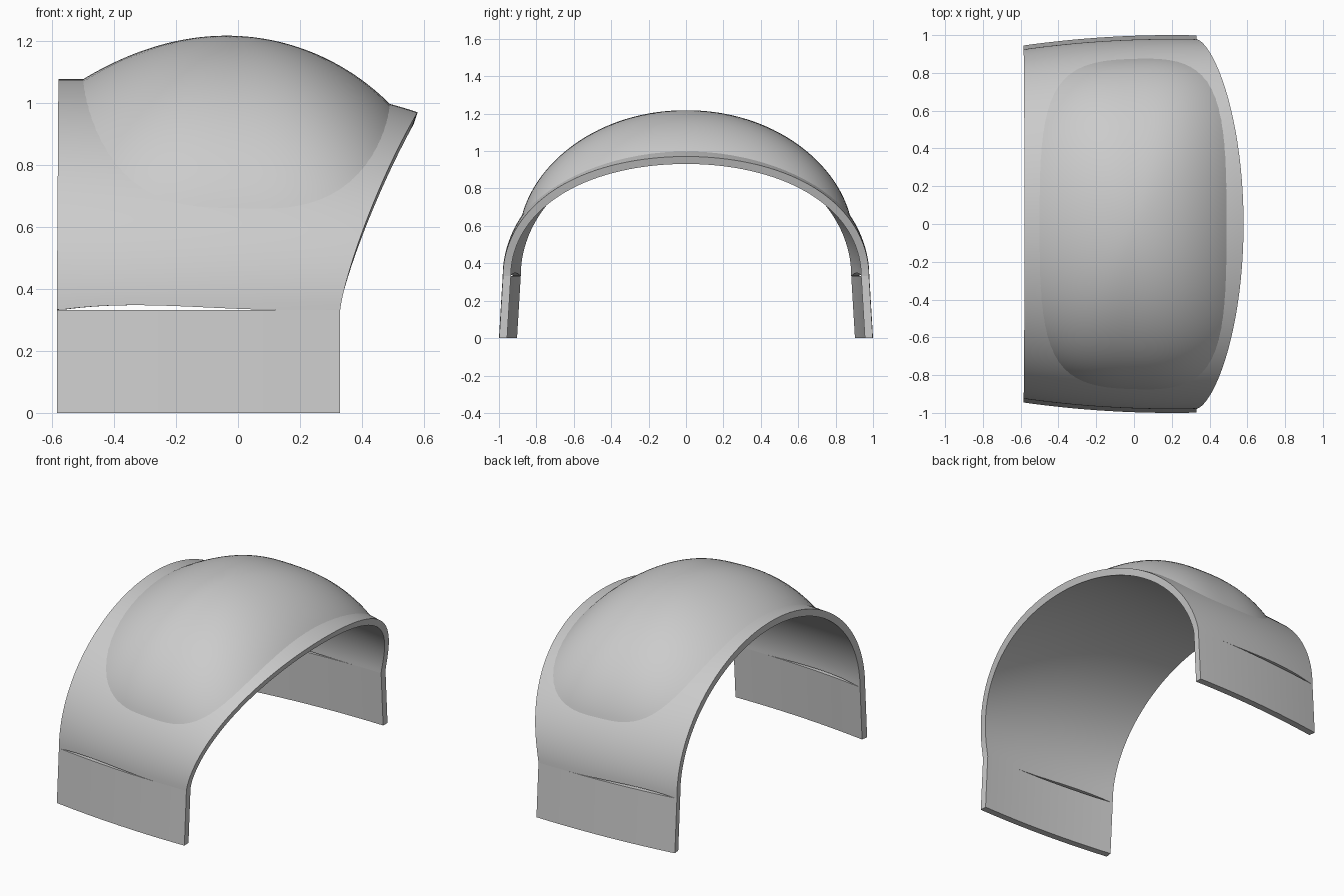
import bpy, bmesh, math
from mathutils import Vector

cube = bpy.data.objects.get("Cube")
if cube:
    bpy.data.objects.remove(cube, do_unlink=True)

LEG_TOP = 0.333
BACK, FRONT, TIP = -0.585, 0.33, 0.58
WALL = 0.042

grey = bpy.data.materials.new("plain_grey")
grey.use_nodes = True
colour = (0.6, 0.6, 0.6, 1)
grey.diffuse_color = colour
grey.node_tree.nodes["Principled BSDF"].inputs["Base Color"].default_value = colour


def half_width(x):
    return 1 - 0.055 * ((0.2 - x) / 0.785) ** 2


def crown(x):
    return 1.078 - 0.107 * max(0, (x - BACK) / (TIP - BACK)) ** 3.6


def slot(x):
    # thin lens-shaped gap between arch and leg
    t = min(1, max(0, (x + 0.57) / 0.71))
    return 0.1 * t * (1 - t) ** 2


def arch_point(x, angle):
    s = math.sin(angle)
    z = LEG_TOP + (crown(x) - LEG_TOP) * s + slot(x) * (1 - s) ** 8
    return Vector((x, -(half_width(x) - 0.02) * math.cos(angle), z))


def arch_normal(x, angle):
    e = 0.001
    along = arch_point(x + e, angle) - arch_point(x - e, angle)
    s, c = math.sin(angle), math.cos(angle)
    around = Vector((0, (half_width(x) - 0.02) * s, (crown(x) - LEG_TOP) * c))
    return along.cross(around).normalized()


def finish(name, bm):
    bmesh.ops.recalc_face_normals(bm, faces=bm.faces)
    mesh = bpy.data.meshes.new(name)
    bm.to_mesh(mesh)
    bm.free()
    mesh.materials.append(grey)
    obj = bpy.data.objects.new(name, mesh)
    bpy.context.collection.objects.link(obj)
    bpy.ops.object.select_all(action='DESELECT')
    obj.select_set(True)
    bpy.context.view_layer.objects.active = obj
    bpy.ops.object.shade_smooth_by_angle(angle=math.radians(30))
    return obj


def thick_sheet(name, surface, nu, nv):
    # surface(u, v) returns a point and its outward normal
    bm = bmesh.new()
    outer, inner = [], []
    for i in range(nu + 1):
        pairs = [surface(i / nu, j / nv) for j in range(nv + 1)]
        outer.append([bm.verts.new(p) for p, n in pairs])
        inner.append([bm.verts.new(p - n * WALL) for p, n in pairs])
    for grid in (outer, inner):
        for i in range(nu):
            for j in range(nv):
                bm.faces.new((grid[i][j], grid[i + 1][j],
                              grid[i + 1][j + 1], grid[i][j + 1]))
    for i in range(nu):
        for j in (0, nv):
            bm.faces.new((outer[i][j], outer[i + 1][j], inner[i + 1][j], inner[i][j]))
    for j in range(nv):
        for i in (0, nu):
            bm.faces.new((outer[i][j], outer[i][j + 1], inner[i][j + 1], inner[i][j]))
    return finish(name, bm)


# Arched shell with a raked front rim
def arch_surface(u, v):
    angle = math.pi * v
    s = max(0, math.sin(angle))
    start = BACK + 0.005 * s
    end = FRONT + (TIP - FRONT) * s ** 1.25
    x = start + (end - start) * u
    return arch_point(x, angle), arch_normal(x, angle)


thick_sheet("arch_shell", arch_surface, 40, 96)


# Straight side walls
def make_leg(name, side):
    def surface(u, v):
        x = BACK + (FRONT - BACK) * u
        p = Vector((x, side * (half_width(x) - 0.02 * v), LEG_TOP * v))
        slope = (half_width(x + 0.001) - half_width(x - 0.001)) / 0.002
        return p, Vector((-slope, side, 0)).normalized()
    return thick_sheet(name, surface, 40, 1)


make_leg("front_leg", -1)
make_leg("back_leg", 1)

# Raised dome with a rounded-rectangle outline on the arch
RINGS, SPOKES = 32, 96
SPREAD = math.radians(63.6)


def dome_point(r, turn):
    c, s = math.cos(turn), math.sin(turn)
    k = r / (abs(c) ** 3 + abs(s) ** 3) ** (1 / 3)
    x = -0.005 + 0.495 * k * c
    angle = math.pi / 2 + SPREAD * k * s
    return arch_point(x, angle) + arch_normal(x, angle) * 0.148 * (1 - r * r)


bm = bmesh.new()
centre = bm.verts.new(dome_point(0, 0))
rings = [[bm.verts.new(dome_point(1.01 * i / RINGS, math.tau * j / SPOKES))
          for j in range(SPOKES)] for i in range(1, RINGS + 1)]
for j in range(SPOKES):
    n = (j + 1) % SPOKES
    bm.faces.new((centre, rings[0][j], rings[0][n]))
    for a, b in zip(rings, rings[1:]):
        bm.faces.new((a[j], b[j], b[n], a[n]))
# Orient the open dome outward
dome = finish("dome", bm)
if dome.data.polygons[0].normal.z < 0:
    dome.data.flip_normals()
